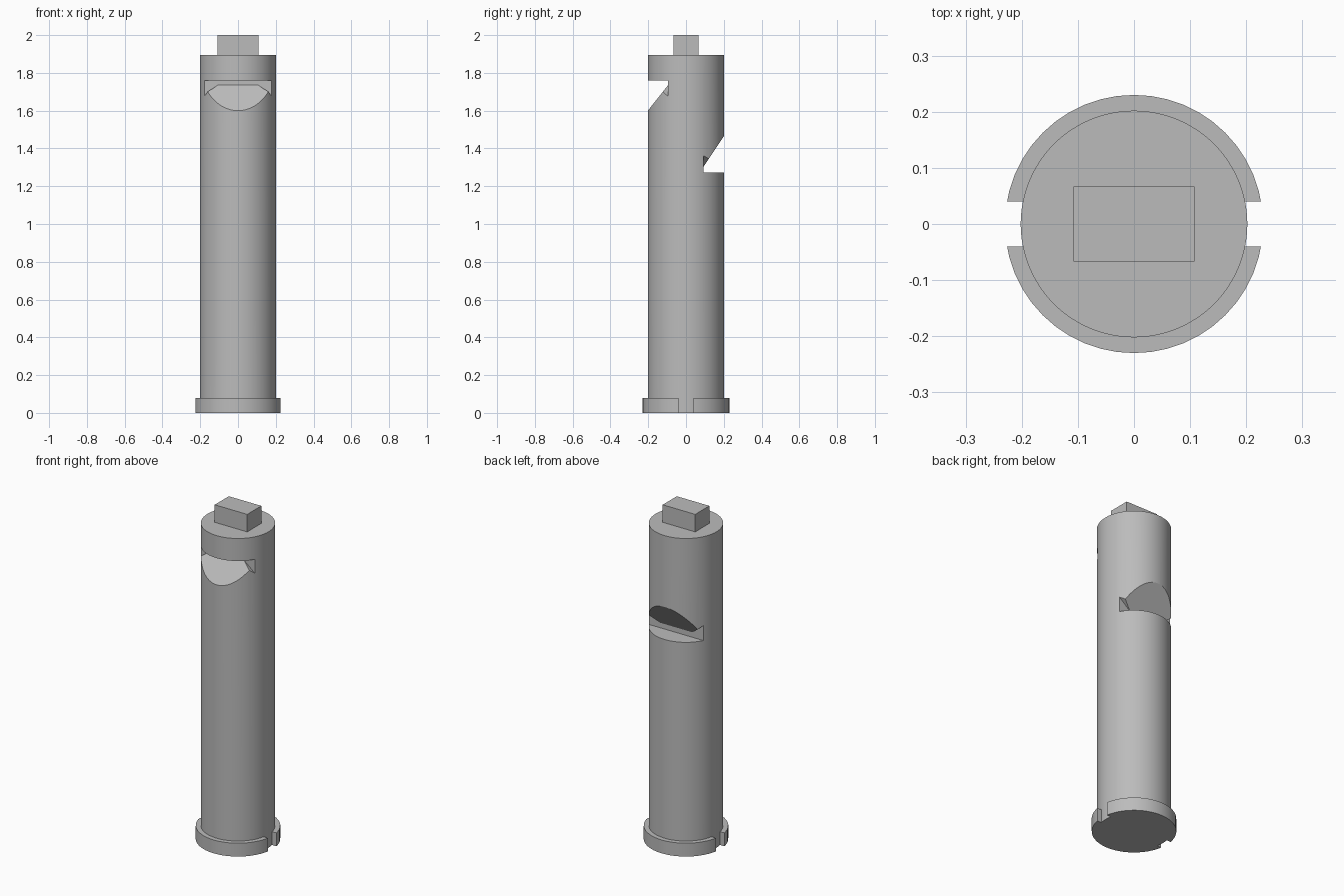
import bpy, bmesh, math
from mathutils import Vector

cube = bpy.data.objects.get("Cube")
if cube:
    bpy.data.objects.remove(cube, do_unlink=True)

GREY = (0.5, 0.5, 0.5, 1.0)
grey = bpy.data.materials.new("plain grey")
grey.use_nodes = True
grey.diffuse_color = GREY
grey.node_tree.nodes["Principled BSDF"].inputs["Base Color"].default_value = GREY

R = 0.202          # body radius
FLANGE_R = 0.23
BODY_TOP = 1.895


def make(name, bm):
    bmesh.ops.recalc_face_normals(bm, faces=bm.faces)
    mesh = bpy.data.meshes.new(name)
    bm.to_mesh(mesh)
    bm.free()
    obj = bpy.data.objects.new(name, mesh)
    mesh.materials.append(grey)
    bpy.context.collection.objects.link(obj)
    return obj


def hull(name, points):
    bm = bmesh.new()
    for p in points:
        bm.verts.new(p)
    bmesh.ops.convex_hull(bm, input=bm.verts[:])
    return make(name, bm)


def box(name, lo, hi):
    return hull(name, [(x, y, z) for x in (lo[0], hi[0])
                       for y in (lo[1], hi[1]) for z in (lo[2], hi[2])])


def cylinder(name, radius, z0, z1, sides):
    bm = bmesh.new()
    bmesh.ops.create_cone(bm, cap_ends=True, segments=sides, radius1=radius,
                          radius2=radius, depth=z1 - z0)
    bmesh.ops.translate(bm, vec=(0, 0, (z0 + z1) / 2), verts=bm.verts)
    return make(name, bm)


def cut(target, cutter):
    mod = target.modifiers.new(cutter.name, 'BOOLEAN')
    mod.operation = 'DIFFERENCE'
    mod.solver = 'EXACT'
    mod.object = cutter
    cutter.hide_render = True
    cutter.hide_set(True)


def cut_mouth(target, name, side, depth, flat, lip, tip):
    """Sloped notch: flat ledge, short wall, ramp, and a chamfer at each end."""
    slope = (tip - lip) / (R - depth)
    far = 0.3
    profile = [(depth, flat), (far, flat), (far, lip + slope * (far - depth)), (depth, lip)]
    cut(target, hull(name + "_ramp_cutter",
                     [(x, side * y, z) for x in (-far, far) for y, z in profile]))
    drop = math.copysign(1, slope)
    for sx, label in ((-1, "right"), (1, "left")):
        inner = Vector((0.107, depth, lip))
        edge = Vector((0.21, depth + 0.053, lip + slope * 0.053))
        wall = Vector((0.21, depth, lip + drop * 0.085))
        ledge = Vector((0.21, depth, flat))
        cut(target, hull(f"{name}_{label}_end_cutter",
                         [(sx * p.x, side * p.y, p.z) for p in (inner, edge, wall, ledge)]))


# Body with a front and a back mouth
body = cylinder("body", R, 0, BODY_TOP, 96)
cut_mouth(body, "front_mouth", -1, 0.095, 1.76, 1.735, 1.60)
cut_mouth(body, "back_mouth", 1, 0.092, 1.272, 1.302, 1.467)

# Base flange with a slot on each side
flange = cylinder("base_flange", FLANGE_R, 0, 0.08, 48)
for sx, label in ((-1, "right"), (1, "left")):
    xs = sorted((sx * 0.19, sx * 0.3))
    cut(flange, box(f"flange_{label}_slot_cutter", (xs[0], -0.04, -0.1), (xs[1], 0.04, 0.2)))

# Rectangular tang on top
box("top_tang", (-0.108, -0.067, BODY_TOP - 0.02), (0.108, 0.067, 2.0))

# Bake the cuts, then shade the round walls
for obj in (body, flange):
    bpy.context.view_layer.update()
    depsgraph = bpy.context.evaluated_depsgraph_get()
    mesh = bpy.data.meshes.new_from_object(obj.evaluated_get(depsgraph))
    cutters = [m.object for m in obj.modifiers]
    obj.modifiers.clear()
    obj.data = mesh
    for c in cutters:
        bpy.data.objects.remove(c, do_unlink=True)
    bpy.ops.object.select_all(action='DESELECT')
    obj.select_set(True)
    bpy.context.view_layer.objects.active = obj
    bpy.ops.object.shade_smooth_by_angle(angle=math.radians(25))
